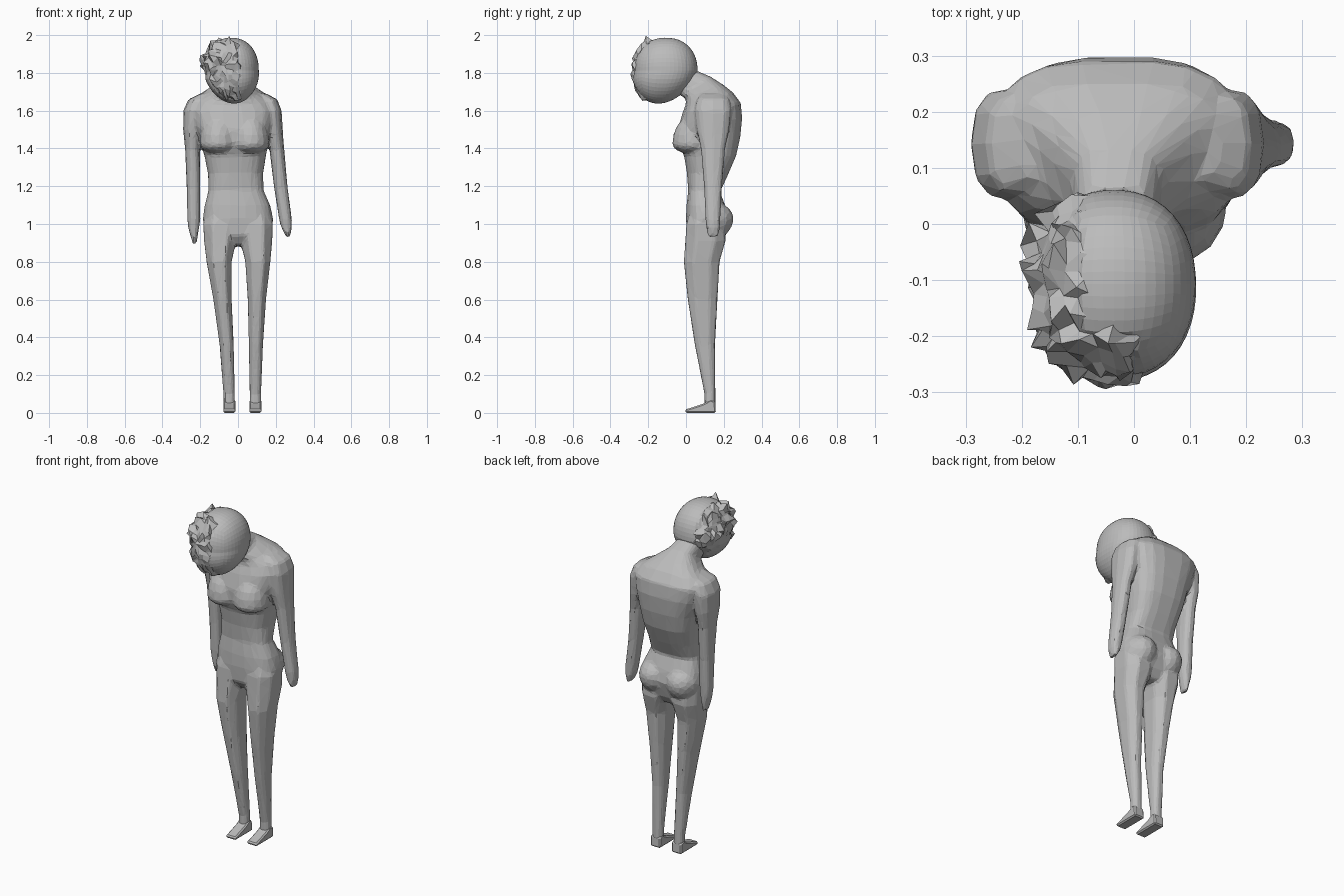
import bpy, bmesh, math, random
from mathutils import Vector

if "Cube" in bpy.data.objects:
    bpy.data.objects.remove(bpy.data.objects["Cube"])

random.seed(4)
grey = bpy.data.materials.new("plain grey")
grey.diffuse_color = (0.5, 0.5, 0.5, 1)
grey.use_nodes = True
grey.node_tree.nodes["Principled BSDF"].inputs["Base Color"].default_value = grey.diffuse_color


def finish(name, bm):
    bmesh.ops.recalc_face_normals(bm, faces=bm.faces[:])
    me = bpy.data.meshes.new(name)
    bm.to_mesh(me)
    bm.free()
    me.materials.append(grey)
    ob = bpy.data.objects.new(name, me)
    bpy.context.collection.objects.link(ob)
    return ob


def loft(bm, rings, sides, front=0.85, back=0.85):
    """Each ring: front (y, z), back (y, z), centre x, half width."""
    loops = []
    for yf, zf, yb, zb, cx, rx in rings:
        loop = []
        for i in range(sides):
            a = 2 * math.pi * (i + 0.5) / sides
            p = front if math.cos(a) > 0 else back
            fit = math.cos(math.pi / sides) ** p
            c, s = (math.copysign(abs(f(a)) ** p, f(a)) / fit for f in (math.cos, math.sin))
            t = (1 - c) / 2
            loop.append(bm.verts.new((cx + rx * s, yf + (yb - yf) * t, zf + (zb - zf) * t)))
        loops.append(loop)
    for a, b in zip(loops, loops[1:]):
        for i in range(sides):
            j = (i + 1) % sides
            bm.faces.new((a[i], a[j], b[j], b[i]))
    bm.faces.new(loops[0])
    bm.faces.new(loops[-1])


def limb(bm, rings, sides):
    """Each ring: centre x, y, z, half width, half depth."""
    loft(bm, [(y - ry, z, y + ry, z, x, rx) for x, y, z, rx, ry in rings], sides)


def blob(bm, centre, size, low):
    """Ellipsoid whose lower half has its own height."""
    for v in bmesh.ops.create_uvsphere(bm, u_segments=16, v_segments=10, radius=1)["verts"]:
        h = size[2] if v.co.z > 0 else low
        v.co = Vector(centre) + Vector((v.co.x * size[0], v.co.y * size[1], v.co.z * h))


# Hunched torso running into the forward-bent neck
body = bmesh.new()
loft(body, [
    (.04, .89, .17, .88, 0, .05), (.005, .94, .2, .93, 0, .165),
    (0, 1.03, .225, 1.02, 0, .186), (.003, 1.1, .21, 1.09, -.003, .174),
    (.012, 1.18, .18, 1.17, -.01, .146), (.005, 1.27, .222, 1.26, -.013, .145),
    (-.01, 1.36, .265, 1.36, -.015, .162), (-.04, 1.43, .287, 1.46, -.018, .18),
    (-.042, 1.5, .297, 1.56, -.025, .208), (-.018, 1.59, .29, 1.64, -.03, .225),
    (0, 1.635, .25, 1.695, -.03, .195), (0, 1.665, .20, 1.735, -.025, .135),
    (-.03, 1.68, .13, 1.78, -.03, .08), (-.08, 1.72, .06, 1.81, -.035, .07)], 20, .78, .68)

for side, tag in ((-1, "left"), (1, "right")):
    right = side > 0
    # Chest and seat fullness
    blob(body, (-.018 + side * .085, .035, 1.425), (.1, .108, .15), .055)
    blob(body, (side * .088, .13, 1.03), (.098, .122, .09), .115)

    # Legs taper down; the right one stands further out
    xs = (.09, .096, .097, .105, .1, .095, .092, .092) if right else \
         (.09, .096, .095, .1, .082, .06, .047, .046)
    shape = ((.1, 1.09, .06, .07), (.102, 1, .088, .1), (.103, .91, .084, .106),
             (.083, .8, .066, .094), (.088, .6, .048, .078), (.1, .36, .037, .053),
             (.127, .1, .03, .029), (.127, .02, .03, .029))
    limb(body, [(side * x,) + s for x, s in zip(xs, shape)], 8)

    # Arm hanging from a rounded shoulder to a pointed mitten hand
    ax = (.12, .16, .178, .188, .205, .226, .252, .257, .265) if right else \
         (-.17, -.215, -.237, -.242, -.241, -.236, -.235, -.235, -.23)
    az = (1.69, 1.66, 1.6, 1.5, 1.4, 1.2, 1.02, .98, .93 if right else .895)
    size = ((.03, .06), (.046, .085), (.051, .095), (.047, .085), (.038, .064), (.035, .047),
            (.033, .039), (.028, .036), (.01, .028))
    limb(body, [(x, .143, z) + s for x, z, s in zip(ax, az, size)], 10)

    # Foot: side profile widened across x
    bm = bmesh.new()
    fx = side * xs[-1]
    prof = [(.158, 0), (-.002, 0), (-.005, .018), (.03, .028), (.095, .05), (.13, .07), (.155, .06)]
    face = bm.faces.new([bm.verts.new((fx - .032, y, z)) for y, z in prof])
    ext = bmesh.ops.extrude_face_region(bm, geom=[face])
    bmesh.ops.translate(bm, vec=(.064, 0, 0),
                        verts=[g for g in ext["geom"] if isinstance(g, bmesh.types.BMVert)])
    bmesh.ops.bevel(bm, geom=bm.edges[:], offset=.007, segments=1, affect='EDGES')
    finish(tag + "_foot", bm)

# Fuse torso and limbs into one skin, soften the joins, reduce to low-poly
body = finish("body", body)
fuse = body.modifiers.new("fuse", 'REMESH')
fuse.mode, fuse.voxel_size = 'VOXEL', .008
soft = body.modifiers.new("soften", 'SMOOTH')
soft.factor, soft.iterations = .5, 12
low = body.modifiers.new("low_poly", 'DECIMATE')
low.ratio = .035
bpy.context.view_layer.objects.active = body
for mod in ("fuse", "soften", "low_poly"):
    bpy.ops.object.modifier_apply(modifier=mod)
for f in body.data.polygons:
    f.use_smooth = False
    f.material_index = 0
if not body.data.materials:
    body.data.materials.append(grey)


# Head: rounded, slightly boxy ball tapering toward a forward chin
def head_point(d, k=1.0):
    d = d / sum(abs(c) ** 2.2 for c in d) ** (1 / 2.2)
    drop = max(0, -d.z)
    return Vector((-.036 + .146 * d.x * k * (1 - .2 * drop ** 2) + .015 * drop,
                   -.107 + .168 * d.y * k * (1 - .2 * drop ** 2) - .04 * drop,
                   1.812 + .174 * d.z * k))


def torn(d, edge=0.0):
    crown = d.x + edge < -.3 and d.z + edge > (-.4 if d.y > .35 else -.05)
    face = d.y + edge < -.42 and -.8 < d.x + edge < .33 and d.z > -.92
    return crown or face


bm = bmesh.new()
bmesh.ops.create_cube(bm, size=2)
bmesh.ops.subdivide_edges(bm, edges=bm.edges[:], cuts=11, use_grid_fill=True)
for v in bm.verts:
    d = Vector([math.tan(c * math.pi / 4) for c in v.co]).normalized()
    v.co = head_point(d, .96 if torn(d, .12) else 1)
finish("head", bm)

# Ragged clump of chunky spikes covering the left front of the head
bm = bmesh.new()
bmesh.ops.create_icosphere(bm, subdivisions=4, radius=1)
bmesh.ops.delete(bm, context='FACES', geom=[
    f for f in bm.faces
    if not torn(f.calc_center_median().normalized(), random.uniform(-.1, .1))])
bmesh.ops.join_triangles(bm, faces=bm.faces[:], angle_face_threshold=3, angle_shape_threshold=3)
for v in bm.verts:
    d = v.co.normalized()
    jitter = Vector([random.uniform(-.06, .06) for _ in range(3)])
    spike = 1.2 if d.z > .1 and d.x < 0 else 1.1
    k = .98 if v.is_boundary else random.choice((.97, 1.0, 1.02, 1.05, 1.08, spike))
    v.co = head_point((d + jitter).normalized(), k)
    v.co.z = min(v.co.z, 2.0)
finish("ragged_clump", bm)
